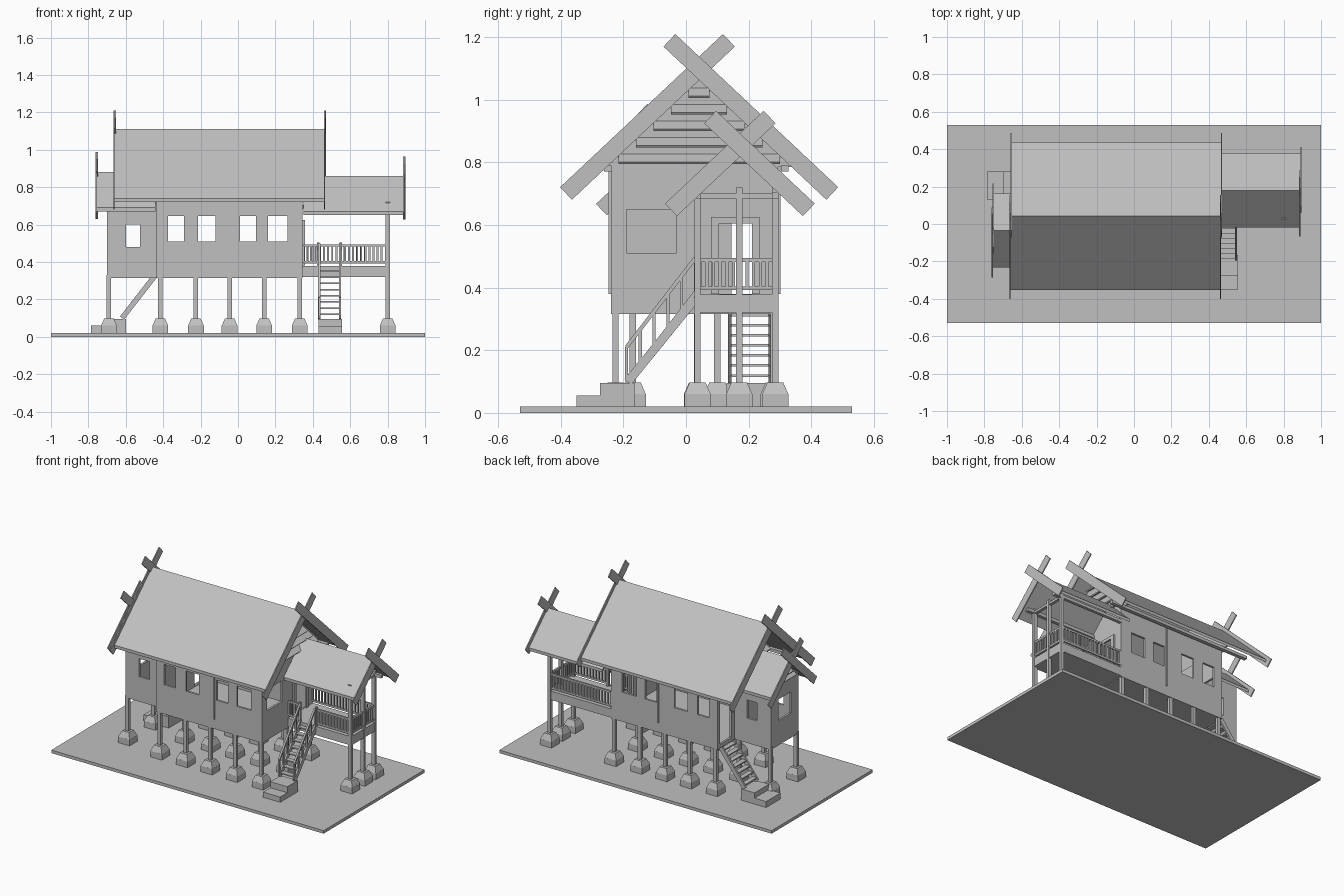
import bpy
import bmesh
from mathutils import Vector, Matrix

cube = bpy.data.objects.get("Cube")
if cube:
    bpy.data.objects.remove(cube)

GREY = (0.53, 0.53, 0.53, 1)
mat = bpy.data.materials.new("plain grey")
mat.use_nodes = True
mat.diffuse_color = GREY
mat.node_tree.nodes["Principled BSDF"].inputs["Base Color"].default_value = GREY


def finish(name, bm):
    bmesh.ops.recalc_face_normals(bm, faces=bm.faces)
    mesh = bpy.data.meshes.new(name)
    bm.to_mesh(mesh)
    bm.free()
    mesh.materials.append(mat)
    ob = bpy.data.objects.new(name, mesh)
    bpy.context.collection.objects.link(ob)


def box(bm, x0, x1, y0, y1, z0, z1):
    size = Matrix.Diagonal((x1 - x0, y1 - y0, z1 - z0, 1))
    mid = Matrix.Translation(((x0 + x1) / 2, (y0 + y1) / 2, (z0 + z1) / 2))
    bmesh.ops.create_cube(bm, size=1, matrix=mid @ size)


def beam(bm, p, q, w, h):
    """Straight timber from p to q: w is level width, h is depth."""
    p, q = Vector(p), Vector(q)
    d = (q - p).normalized()
    side = Vector((1, 0, 0)) if abs(d.z) > 0.999 else d.cross(Vector((0, 0, 1))).normalized()
    rot = Matrix((d, side, d.cross(side))).transposed().to_4x4()
    size = Matrix.Diagonal(((q - p).length, w, h, 1))
    bmesh.ops.create_cube(bm, size=1, matrix=Matrix.Translation((p + q) / 2) @ rot @ size)


def prism(bm, x0, x1, profile):
    """Extrude a closed (y, z) outline along x."""
    face = bm.faces.new([bm.verts.new((x0, y, z)) for y, z in profile])
    new = bmesh.ops.extrude_face_region(bm, geom=[face])["geom"]
    bmesh.ops.translate(bm, vec=(x1 - x0, 0, 0), verts=[v for v in new if isinstance(v, bmesh.types.BMVert)])


def wall(bm, axis, at, a0, a1, z0, z1, holes=(), h0=0.51, h1=0.645):
    """Wall along an axis, pierced by a row of openings."""
    def part(b0, b1, c0, c1):
        if axis == "x":
            box(bm, b0, b1, at - 0.007, at + 0.007, c0, c1)
        else:
            box(bm, at - 0.007, at + 0.007, b0, b1, c0, c1)
    if not holes:
        part(a0, a1, z0, z1)
        return
    part(a0, a1, z0, h0)
    part(a0, a1, h1, z1)
    start = a0
    for b0, b1 in holes:
        part(start, b0, h0, h1)
        start = b1
    part(start, a1, h0, h1)


def railing(bm, p, q, n, low=0.02, top=0.11):
    p, q = Vector(p), Vector(q)
    up = Vector((0, 0, 1))
    for h in (low, top):
        beam(bm, p + up * h, q + up * h, 0.012, 0.012)
    for i in range(n + 1):
        b = p.lerp(q, i / n)
        beam(bm, b + up * low, b + up * top, 0.01, 0.01)


# Ground slab
bm = bmesh.new()
box(bm, -1, 1, -0.53, 0.53, 0, 0.02)
finish("ground_slab", bm)

# Stilts and footings
MAIN_X = (-0.415, -0.225, -0.045, 0.14, 0.33)
stilts = [(x, y, 0.33) for x in MAIN_X for y in (-0.225, 0.035, 0.28)]
stilts += [(-0.69, y, 0.33) for y in (-0.17, 0.1)]
stilts += [(0.8, y, 0.72) for y in (0.037, 0.17, 0.285)]
posts, feet = bmesh.new(), bmesh.new()
for x, y, top in stilts:
    box(posts, x - 0.012, x + 0.012, y - 0.01, y + 0.01, 0.09, top)
    box(feet, x - 0.042, x + 0.042, y - 0.042, y + 0.042, 0.02, 0.06)
    bmesh.ops.create_cone(feet, cap_ends=True, segments=4, radius1=0.059, radius2=0.036, depth=0.037,
                          matrix=Matrix.Translation((x, y, 0.0785)) @ Matrix.Rotation(0.7854, 4, "Z"))
finish("stilts", posts)
finish("footings", feet)

# Main house walls
bm = bmesh.new()
windows = [(-0.375, -0.29), (-0.215, -0.12), (0.01, 0.095), (0.16, 0.265)]
for y in (-0.233, 0.286):
    wall(bm, "x", y, -0.435, 0.345, 0.32, 0.8, windows)
for y0, y1, hole, h0, h1 in (
        (-0.24, 0.03, (-0.19, -0.03), 0.51, 0.65), (0.03, 0.293, (0.08, 0.235), 0.38, 0.62)):
    wall(bm, "y", 0.338, y0, y1, 0.32, 0.79, [hole], h0, h1)
wall(bm, "y", -0.428, -0.24, 0.12, 0.32, 0.79)
wall(bm, "y", -0.428, 0.12, 0.293, 0.32, 0.79, [(0.145, 0.265)], 0.34, 0.62)
box(bm, -0.435, 0.345, -0.24, 0.293, 0.315, 0.335)
for y in (-0.243, 0.296):
    box(bm, -0.008, 0, y - 0.005, y + 0.005, 0.38, 0.8)
finish("main_house_walls", bm)

# Side room walls
bm = bmesh.new()
for y in (-0.173, 0.103):
    wall(bm, "x", y, -0.7, -0.435, 0.32, 0.73, [(-0.6, -0.525)], 0.48, 0.6)
wall(bm, "y", -0.693, -0.18, 0.11, 0.32, 0.72, [(-0.1, 0.03)], 0.48, 0.62)
box(bm, -0.7, -0.435, -0.18, 0.11, 0.315, 0.335)
finish("side_room_walls", bm)

# Roofs: (name, x range, ridge y, ridge z, half span, eave z)
ROOFS = (("main", -0.66, 0.465, 0.042, 1.11, 0.395, 0.74),
         ("side_room", -0.755, -0.44, -0.035, 0.88, 0.197, 0.69),
         ("porch", 0.35, 0.89, 0.178, 0.86, 0.198, 0.67))
for name, x0, x1, yr, zr, half, ze in ROOFS:
    bm = bmesh.new()
    t = 0.02
    prism(bm, x0, x1, [(yr - half, ze), (yr, zr), (yr + half, ze),
                       (yr + half, ze - t), (yr, zr - t), (yr - half, ze - t)])
    finish(name + "_roof", bm)


# Crossed gable boards
def gable_boards(name, x, yr, zc, down, up, depth):
    bm = bmesh.new()
    for s, dx in ((1, -0.003), (-1, 0.003)):
        beam(bm, (x + dx, yr - s * down, zc - down * 0.94), (x + dx, yr + s * up, zc + up * 0.94), 0.007, depth)
    finish(name, bm)


gable_boards("main_gable_boards_east", 0.465, 0.042, 1.1, 0.425, 0.095, 0.055)
gable_boards("main_gable_boards_west", -0.66, 0.042, 1.1, 0.425, 0.095, 0.055)
gable_boards("side_room_gable_boards", -0.755, -0.035, 0.87, 0.235, 0.105, 0.05)
gable_boards("porch_gable_boards", 0.89, 0.172, 0.855, 0.22, 0.095, 0.055)


# Gable infill with tilted weatherboards
def gable(name, x, out, yr, zr, z0, tiers, slope=0.94):
    bm = bmesh.new()
    half = (zr - z0) / slope
    prism(bm, x - 0.004, x + 0.004, [(yr - half, z0), (yr + half, z0), (yr, zr)])
    step = (zr - z0) / (tiers + 0.6)
    for i in range(tiers):
        za = z0 + step * i
        w = (zr - za - step) / slope
        mid = za + step / 2
        m = Matrix.Translation((x + out / 2, yr, mid)) @ Matrix.Rotation(0.6 if out > 0 else -0.6, 4, "Y")
        bmesh.ops.create_cube(bm, size=1, matrix=m @ Matrix.Diagonal((step * 0.9, 2 * w, 0.008, 1)))
    finish(name, bm)


gable("main_gable_east", 0.34, 0.04, 0.042, 1.08, 0.785, 5)
gable("main_gable_west", -0.43, -0.04, 0.042, 1.08, 0.785, 5)
gable("side_room_gable", -0.693, -0.02, -0.035, 0.85, 0.715, 3)

# Eave timbers
bm = bmesh.new()
for y in (-0.25, 0.315):
    box(bm, -0.6, 0.44, y - 0.012, y + 0.012, 0.77, 0.79)
for y in (0.037, 0.285):
    box(bm, 0.345, 0.86, y - 0.01, y + 0.01, 0.685, 0.705)
box(bm, 0.79, 0.81, 0.03, 0.293, 0.685, 0.7)
finish("eave_timbers", bm)

# Porch deck, railings and open door
bm = bmesh.new()
box(bm, 0.345, 0.81, 0.03, 0.293, 0.32, 0.378)
finish("porch_deck", bm)
bm = bmesh.new()
railing(bm, (0.35, 0.037, 0.378), (0.43, 0.037, 0.378), 4)
railing(bm, (0.55, 0.037, 0.378), (0.79, 0.037, 0.378), 11)
railing(bm, (0.35, 0.286, 0.378), (0.79, 0.286, 0.378), 20)
railing(bm, (0.8, 0.045, 0.378), (0.8, 0.28, 0.378), 11)
for x in (0.43, 0.55):
    box(bm, x - 0.007, x + 0.007, 0.03, 0.044, 0.37, 0.505)
finish("porch_railings", bm)
bm = bmesh.new()
box(bm, 0.345, 0.357, 0.08, 0.105, 0.38, 0.62)
box(bm, 0.345, 0.357, 0.21, 0.235, 0.38, 0.62)
box(bm, 0.345, 0.357, 0.08, 0.235, 0.605, 0.625)
finish("porch_door_frame", bm)


# Stairs with concrete base steps
def stair(name, foot, head, side, width, n):
    bm = bmesh.new()
    foot, head, side = Vector(foot), Vector(head), Vector(side)
    for s in (-0.5, 0.5):
        off = side * width * s
        beam(bm, foot + off, head + off, 0.012, 0.028)
    for i in range(1, n + 1):
        c = foot.lerp(head, (i - 0.4) / n)
        beam(bm, c - side * width / 2, c + side * width / 2, 0.032, 0.008)
    finish(name, bm)


stair("porch_stair", (0.49, -0.185, 0.1), (0.49, 0.03, 0.365), (1, 0, 0), 0.11, 8)
stair("side_stair", (-0.62, 0.205, 0.1), (-0.445, 0.205, 0.325), (0, 1, 0), 0.13, 7)
bm = bmesh.new()
for x in (0.435, 0.545):
    railing(bm, (x, -0.19, 0.1), (x, 0.03, 0.385), 5, 0.0, 0.11)
finish("porch_stair_railings", bm)
bm = bmesh.new()
box(bm, 0.43, 0.555, -0.35, -0.275, 0.02, 0.055)
box(bm, 0.43, 0.555, -0.275, -0.165, 0.02, 0.095)
box(bm, -0.785, -0.7, 0.13, 0.28, 0.02, 0.06)
box(bm, -0.7, -0.6, 0.13, 0.28, 0.02, 0.095)
finish("stair_base_steps", bm)
